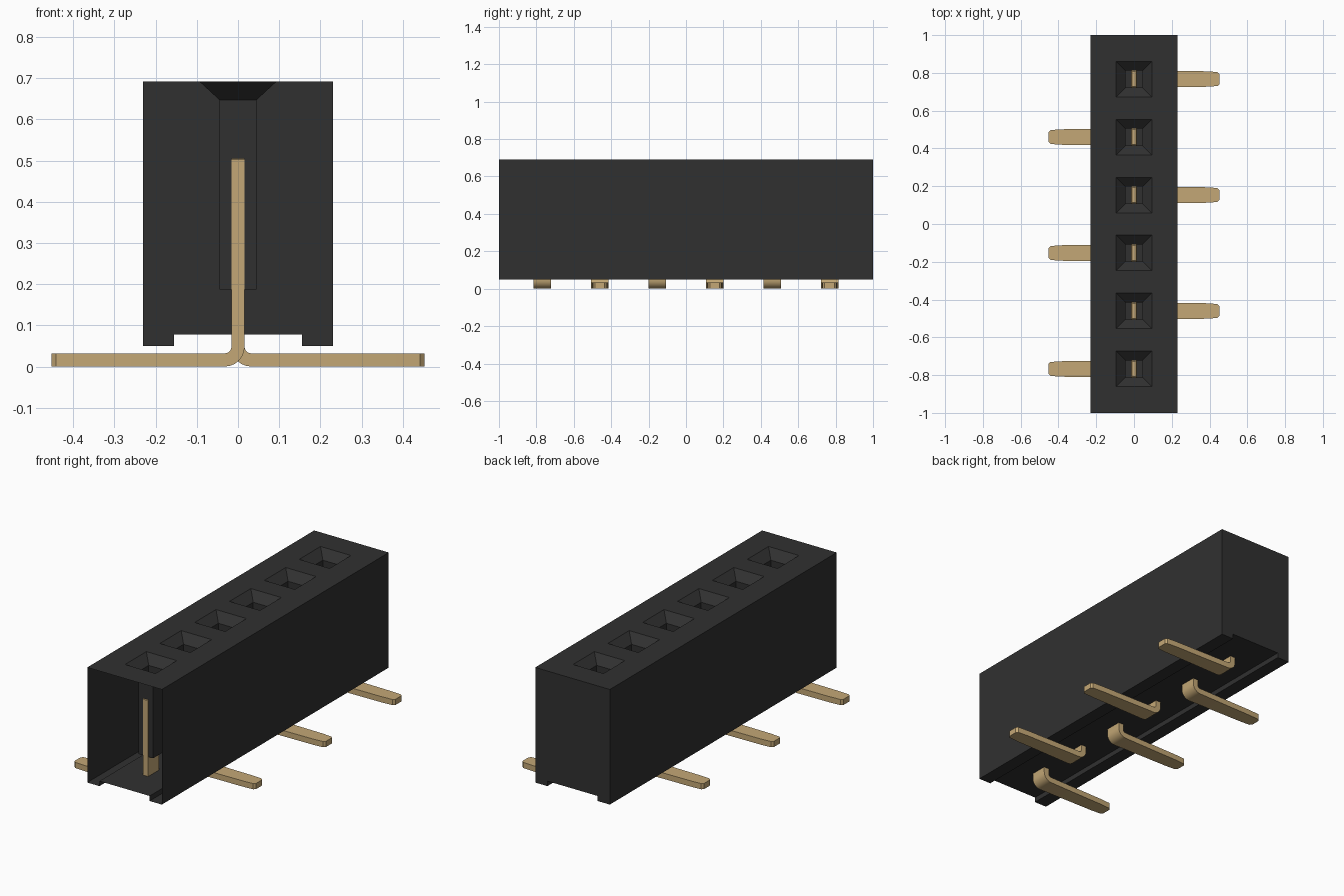
import bpy, bmesh, math
from mathutils import Vector

cube = bpy.data.objects.get("Cube")
if cube:
    bpy.data.objects.remove(cube, do_unlink=True)


def material(name, rgb):
    m = bpy.data.materials.new(name)
    m.use_nodes = True
    col = (*rgb, 1)
    m.diffuse_color = col
    m.node_tree.nodes["Principled BSDF"].inputs["Base Color"].default_value = col
    return m


black = material("black plastic", (0.03, 0.03, 0.03))
gold = material("gold contact", (0.55, 0.39, 0.18))


def finish(bm, name, mat):
    bmesh.ops.remove_doubles(bm, verts=bm.verts, dist=1e-5)
    bmesh.ops.recalc_face_normals(bm, faces=bm.faces)
    me = bpy.data.meshes.new(name)
    bm.to_mesh(me)
    bm.free()
    me.materials.append(mat)
    ob = bpy.data.objects.new(name, me)
    bpy.context.collection.objects.link(ob)
    return ob


def face(bm, pts):
    bm.faces.new([bm.verts.new(p) for p in pts])


PITCH = 0.307
ROWS = [(i - 2.5) * PITCH for i in range(6)]
W, TOP = 0.23, 0.692
MOUTH, SHAFT = 0.094, 0.045

# Housing: hollow shell, open at the front end, with a channel underneath
bm = bmesh.new()
profile = [(-W, TOP), (-W, 0.05), (-0.155, 0.05), (-0.155, 0.078),
           (0.155, 0.078), (0.155, 0.05), (W, 0.05), (W, TOP)]
for (x0, z0), (x1, z1) in zip(profile, profile[1:]):
    face(bm, [(x0, -1, z0), (x1, -1, z1), (x1, 1, z1), (x0, 1, z0)])
face(bm, [(x, 1, z) for x, z in profile])

# Top face as a grid that leaves the socket mouths open
xs = [-W, -MOUTH, MOUTH, W]
ys = [-1] + [y + s * MOUTH for y in ROWS for s in (-1, 1)] + [1]
for i in range(3):
    for j in range(len(ys) - 1):
        if not (i == 1 and j % 2 == 1):
            face(bm, [(xs[i], ys[j], TOP), (xs[i + 1], ys[j], TOP),
                      (xs[i + 1], ys[j + 1], TOP), (xs[i], ys[j + 1], TOP)])

# Sockets: tapered mouth, straight shaft and floor
for y in ROWS:
    rings = [[(sx * r, y + sy * r, z) for sx, sy in ((-1, -1), (1, -1), (1, 1), (-1, 1))]
             for r, z in ((MOUTH, TOP), (SHAFT, 0.647), (SHAFT, 0.187))]
    for a, b in zip(rings, rings[1:]):
        for k in range(4):
            n = (k + 1) % 4
            face(bm, [a[k], a[n], b[n], b[k]])
    face(bm, rings[-1])
finish(bm, "housing", black)


# Contact: a flat strip swept down the socket and bent out into a foot
def contact(name, y, side):
    bm = bmesh.new()
    T = 0.016
    # stations: centre x, centre z, strip angle, half thickness, half width
    st = [(0, 0.511, 0, 0.010, 0.040), (0, 0.502, 0, T, 0.048)]
    for k in range(7):
        a = math.radians(15 * k)
        st.append((0.032 - 0.032 * math.cos(a), 0.048 - 0.032 * math.sin(a), a, T, 0.047))
    q = math.pi / 2
    st += [(0.24, T, q, T, 0.043), (0.38, T, q, T, 0.041),
           (0.442, T, q, T, 0.037), (0.453, T, q, T, 0.026)]
    rings = []
    for x, z, a, t, w in st:
        n = Vector((math.cos(a), 0, math.sin(a))) * t
        ring = []
        for sn, sw in ((-1, -1), (1, -1), (1, 1), (-1, 1)):
            p = Vector((x, sw * w, z)) + n * sn
            ring.append(bm.verts.new((p.x * side, p.y + y, p.z)))
        rings.append(ring)
    for a, b in zip(rings, rings[1:]):
        for k in range(4):
            n = (k + 1) % 4
            bm.faces.new([a[k], a[n], b[n], b[k]])
    bm.faces.new(rings[0])
    bm.faces.new(rings[-1])
    ob = finish(bm, name, gold)
    bpy.ops.object.select_all(action='DESELECT')
    bpy.context.view_layer.objects.active = ob
    ob.select_set(True)
    bpy.ops.object.shade_smooth_by_angle(angle=math.radians(20))


for i, y in enumerate(ROWS):
    contact(f"contact_{i + 1}", y, 1 if i % 2 else -1)
